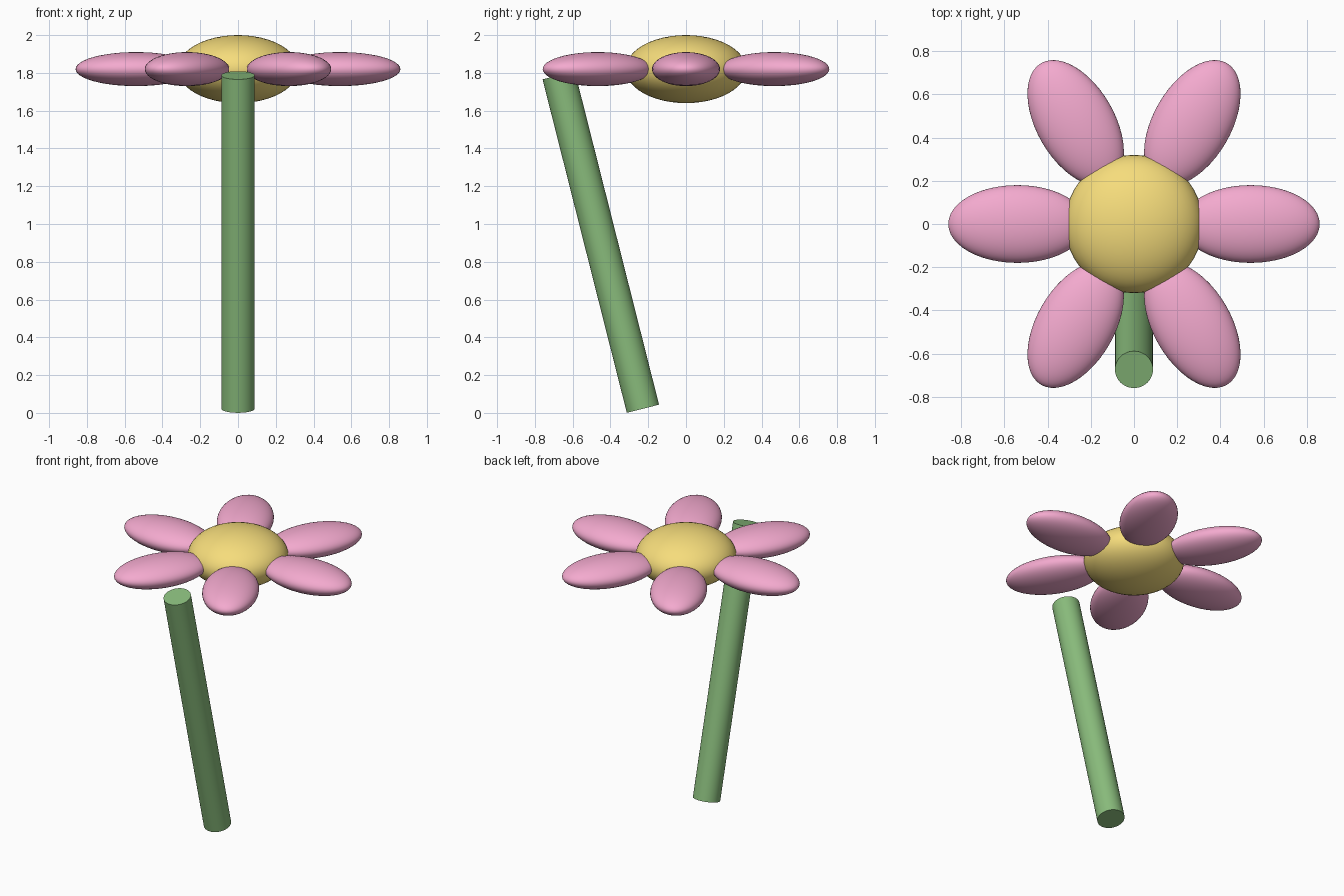
import bpy, math
from mathutils import Vector

if "Cube" in bpy.data.objects:
    bpy.data.objects.remove(bpy.data.objects["Cube"])


def material(name, color):
    m = bpy.data.materials.new(name)
    m.diffuse_color = (*color, 1)
    m.use_nodes = True
    m.node_tree.nodes["Principled BSDF"].inputs["Base Color"].default_value = m.diffuse_color
    return m


pink = material("petal_pink", (0.90, 0.40, 0.62))
yellow = material("centre_yellow", (0.92, 0.72, 0.20))
green = material("stem_green", (0.25, 0.50, 0.20))


def ellipsoid(name, loc, radii, turn, mat):
    bpy.ops.mesh.primitive_uv_sphere_add(segments=48, ring_count=24, radius=1,
                                         location=loc, rotation=(0, 0, turn))
    ob = bpy.context.object
    ob.name = name
    ob.scale = radii
    ob.data.materials.append(mat)
    bpy.ops.object.shade_smooth()


# Flower centre
HEAD_Z = 1.82
ellipsoid("flower_centre", (0, 0, HEAD_Z), (0.32, 0.32, 0.18), 0, yellow)

# Ring of six petals
for i in range(6):
    a = i * math.pi / 3
    ellipsoid(f"petal_{i + 1}", (0.54 * math.cos(a), 0.54 * math.sin(a), HEAD_Z),
              (0.32, 0.18, 0.09), a, pink)

# Leaning stem between two end points
bottom, top = Vector((0, -0.228, 0.022)), Vector((0, -0.674, 1.787))
axis = top - bottom
bpy.ops.mesh.primitive_cylinder_add(vertices=48, radius=0.088, depth=axis.length,
                                    location=(bottom + top) / 2,
                                    rotation=axis.to_track_quat('Z', 'Y').to_euler())
stem = bpy.context.object
stem.name = "stem"
stem.data.materials.append(green)
bpy.ops.object.shade_smooth_by_angle(angle=math.radians(40))
